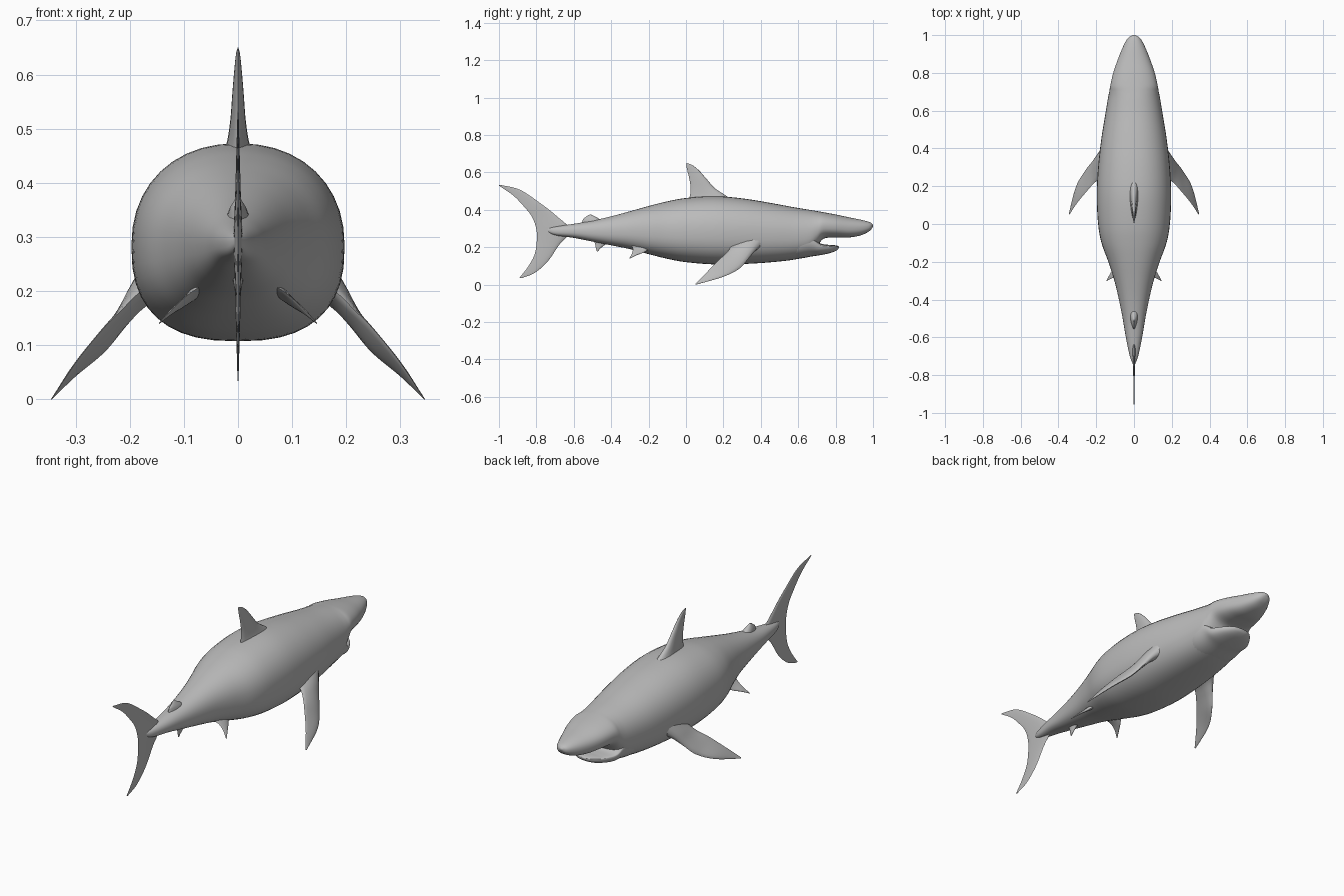
import bpy, math
from mathutils import Vector

cube = bpy.data.objects.get("Cube")
if cube:
    bpy.data.objects.remove(cube, do_unlink=True)

grey = bpy.data.materials.new("shark grey")
grey.use_nodes = True
grey.diffuse_color = (0.5, 0.5, 0.5, 1)
grey.node_tree.nodes["Principled BSDF"].inputs["Base Color"].default_value = grey.diffuse_color


def refine(rows, steps):
    """Smooth curve through rows of numbers."""
    rows = [Vector(r) for r in rows]
    out = []
    for i in range(len(rows) - 1):
        b, c = rows[i], rows[i + 1]
        a = rows[i - 1] if i else b * 2 - c
        d = rows[i + 2] if i + 2 < len(rows) else c * 2 - b
        for s in range(steps):
            t = s / steps
            out.append(b + ((c - a) * t + (a * 2 - b * 5 + c * 4 - d) * t ** 2
                            + (b * 3 - a - c * 3 + d) * t ** 3) / 2)
    return out + [rows[-1]]


def loft(name, rings, angle=60):
    """Skin a list of closed rings and cap both ends."""
    n = len(rings[0])
    verts = [p for ring in rings for p in ring]
    faces = [(r * n + k, r * n + (k + 1) % n, (r + 1) * n + (k + 1) % n, (r + 1) * n + k)
             for r in range(len(rings) - 1) for k in range(n)]
    faces += [tuple(reversed(range(n))), tuple(range(len(verts) - n, len(verts)))]
    mesh = bpy.data.meshes.new(name)
    mesh.from_pydata(verts, [], faces)
    mesh.materials.append(grey)
    obj = bpy.data.objects.new(name, mesh)
    bpy.context.collection.objects.link(obj)
    bpy.ops.object.select_all(action='DESELECT')
    obj.select_set(True)
    bpy.context.view_layer.objects.active = obj
    bpy.ops.object.mode_set(mode='EDIT')
    bpy.ops.mesh.select_all(action='SELECT')
    bpy.ops.mesh.normals_make_consistent(inside=False)
    bpy.ops.object.mode_set(mode='OBJECT')
    bpy.ops.object.shade_smooth_by_angle(angle=math.radians(angle))
    return obj


def hull(name, stations, widest, sides=40):
    """Stations are y, half width, top z, bottom z."""
    rings = []
    for y, w, top, bottom in refine(stations, 5):
        mid = bottom + (top - bottom) * widest
        ring = []
        for k in range(sides):
            a = 2 * math.pi * k / sides
            c, s = math.cos(a), math.sin(a)
            e = 0.92 if s > 0 else 0.8
            reach = top - mid if s > 0 else mid - bottom
            ring.append((math.copysign(abs(c) ** e, c) * max(w, 0.002), y,
                         mid + math.copysign(abs(s) ** e, s) * reach))
        rings.append(ring)
    return loft(name, rings)


def fin(name, sections, sides=16):
    """Sections are leading point, trailing point, half thickness."""
    rows = refine([(*lead, *trail, t) for lead, trail, t in sections], 6)
    mids = [(Vector(r[:3]) + Vector(r[3:6])) / 2 for r in rows]
    normal_span = mids[-1] - mids[0]
    rings = []
    for r in rows:
        lead, trail = Vector(r[:3]), Vector(r[3:6])
        n = normal_span.cross(trail - lead).normalized()
        ring = []
        for k in range(sides):
            a = 2 * math.pi * k / sides
            u = (1 - math.cos(a)) / 2
            ring.append(lead.lerp(trail, u) + n * math.sin(a) * max(r[6], 0.001) * (1.25 - 0.7 * u))
        rings.append(ring)
    return loft(name, rings)


def middle_fin(name, sections):
    """Fin on the centre plane, given as y, z pairs."""
    return fin(name, [((0, *a), (0, *b), t) for a, b, t in sections])


def paired_fin(name, sections):
    for side, sign in (("left", 1), ("right", -1)):
        fin(side + "_" + name, [((sign * a[0], a[1], a[2]), (sign * b[0], b[1], b[2]), t)
                                for a, b, t in sections])


# Body with snout
hull("body", [
    (-.75, .002, .3, .288), (-.7, .022, .31, .264), (-.6, .043, .325, .25),
    (-.5, .06, .342, .23), (-.4, .08, .365, .21), (-.3, .104, .392, .19),
    (-.2, .136, .42, .163), (-.1, .172, .445, .138), (0, .19, .463, .12),
    (.15, .197, .473, .108), (.3, .19, .461, .11), (.45, .173, .437, .119),
    (.58, .152, .413, .134), (.66, .139, .4, .155), (.7, .131, .393, .2),
    (.735, .125, .387, .245), (.8, .11, .375, .252), (.87, .086, .36, .252),
    (.93, .062, .348, .262), (.97, .042, .338, .279), (.99, .026, .33, .295),
    (1, .006, .32, .312)], 0.48)

# Lower jaw
hull("lower_jaw", [
    (.52, .135, .26, .132), (.6, .141, .265, .138), (.67, .131, .26, .15),
    (.715, .118, .222, .157), (.76, .094, .213, .166), (.79, .07, .211, .175),
    (.81, .042, .208, .186), (.818, .008, .203, .197)], 0.8)

# Fins on the centre plane
middle_fin("dorsal_fin", [
    ((.26, .44), (.01, .44), .034), ((.215, .475), (.02, .47), .022),
    ((.155, .515), (.025, .515), .015), ((.11, .565), (.018, .565), .011),
    ((.07, .61), (.007, .61), .007), ((.035, .638), (.002, .635), .004),
    ((.006, .65), (.002, .648), .001)])
middle_fin("tail_fin", [
    ((-.882, .034), (-.89, .037), .001), ((-.81, .062), (-.845, .095), .002),
    ((-.74, .123), (-.81, .16), .004), ((-.68, .21), (-.798, .23), .006),
    ((-.62, .29), (-.8, .295), .009), ((-.69, .365), (-.822, .36), .006),
    ((-.783, .438), (-.86, .41), .004), ((-.89, .508), (-.922, .475), .002),
    ((-.998, .534), (-1, .529), .001)])
middle_fin("second_dorsal_fin", [
    ((-.43, .33), (-.56, .315), .025), ((-.465, .352), (-.553, .342), .018),
    ((-.49, .366), (-.548, .352), .011), ((-.51, .375), (-.525, .37), .003)])
middle_fin("anal_fin", [
    ((-.39, .24), (-.5, .25), .014), ((-.43, .215), (-.487, .22), .009),
    ((-.458, .193), (-.482, .197), .005), ((-.472, .176), (-.477, .178), .001)])

# Pectoral and pelvic fins
paired_fin("pectoral_fin", [
    ((.15, .42, .22), (.15, .24, .22), .04), ((.185, .375, .185), (.185, .235, .195), .024),
    ((.215, .335, .14), (.215, .212, .165), .015), ((.255, .285, .085), (.248, .175, .132), .011),
    ((.305, .2, .042), (.298, .115, .07), .007), ((.345, .055, 0), (.342, .05, .004), .001)])
paired_fin("pelvic_fin", [
    ((.07, -.18, .205), (.06, -.3, .215), .014), ((.1, -.22, .175), (.09, -.285, .195), .007),
    ((.125, -.262, .158), (.118, -.288, .17), .004), ((.146, -.3, .14), (.144, -.302, .142), .001)])
